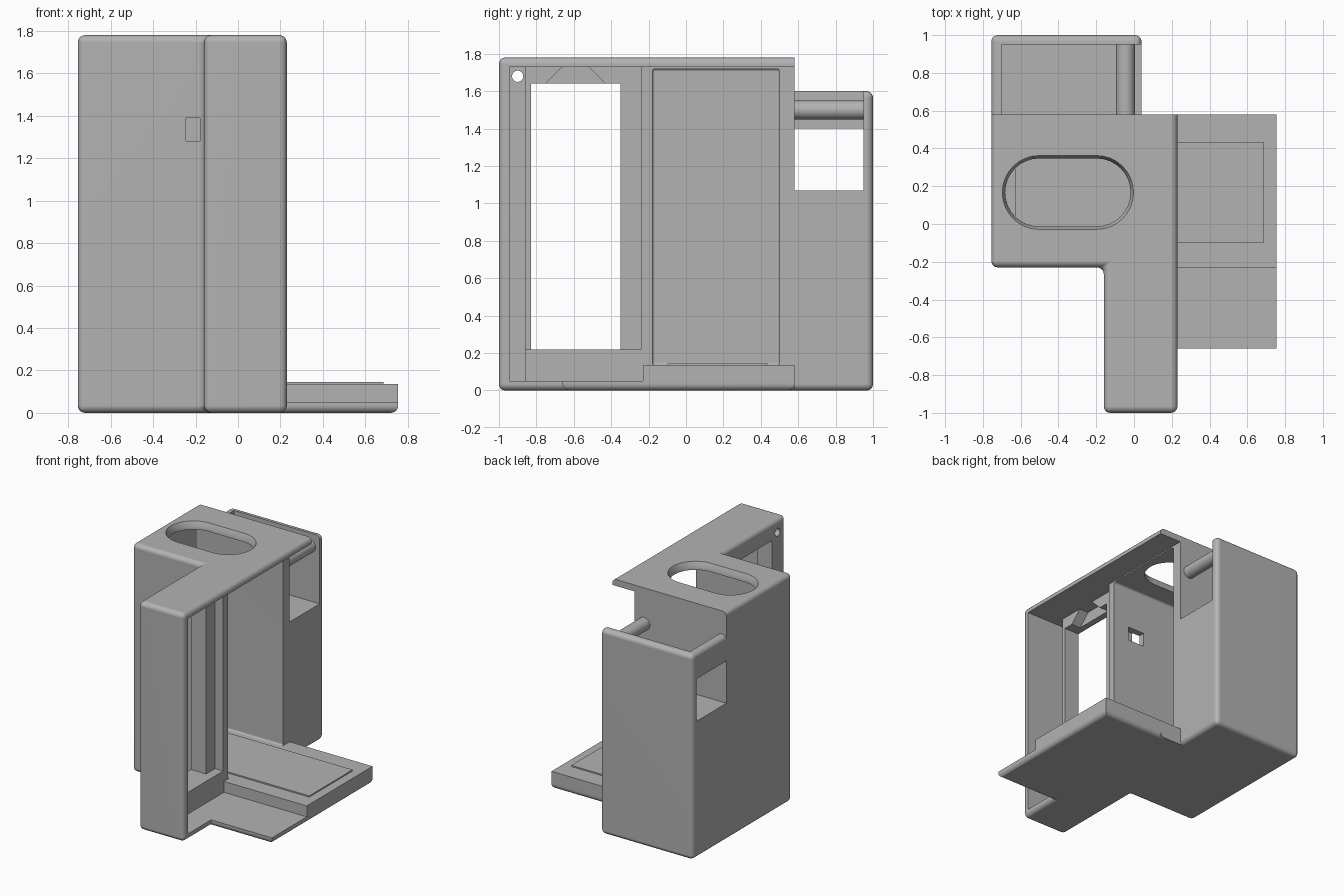
import bpy, bmesh, math
from mathutils import Matrix

if "Cube" in bpy.data.objects:
    bpy.data.objects.remove(bpy.data.objects["Cube"])

grey = bpy.data.materials.new("plain_grey")
grey.diffuse_color = (0.45, 0.45, 0.45, 1)
grey.use_nodes = True
grey.node_tree.nodes["Principled BSDF"].inputs["Base Color"].default_value = grey.diffuse_color


def finish(name, bm):
    bmesh.ops.recalc_face_normals(bm, faces=bm.faces)
    me = bpy.data.meshes.new(name)
    bm.to_mesh(me)
    bm.free()
    me.materials.append(grey)
    ob = bpy.data.objects.new(name, me)
    bpy.context.collection.objects.link(ob)
    return ob


def prism(name, outline, z0, z1, radius=0, keep=None):
    """Extrude an outline upward, rounding the edges chosen by keep(a, b)."""
    bm = bmesh.new()
    face = bm.faces.new([bm.verts.new((x, y, z0)) for x, y in outline])
    top = bmesh.ops.extrude_face_region(bm, geom=[face])["geom"]
    for v in top:
        if isinstance(v, bmesh.types.BMVert):
            v.co.z = z1
    bmesh.ops.recalc_face_normals(bm, faces=bm.faces)
    if radius:
        edges = [e for e in bm.edges if keep is None or keep(e.verts[0].co, e.verts[1].co)]
        bmesh.ops.bevel(bm, geom=edges, offset=radius, segments=5, profile=0.5,
                        affect='EDGES', clamp_overlap=True)
    return finish(name, bm)


def box(name, x0, x1, y0, y1, z0, z1, radius=0, keep=None):
    return prism(name, [(x0, y0), (x1, y0), (x1, y1), (x0, y1)], z0, z1, radius, keep)


def cylinder(name, r, length, centre, axis):
    bm = bmesh.new()
    rot = Matrix.Rotation(math.pi / 2, 4, axis)
    bmesh.ops.create_cone(bm, cap_ends=True, segments=32, radius1=r, radius2=r,
                          depth=length, matrix=Matrix.Translation(centre) @ rot)
    return finish(name, bm)


def cut(ob, cutters):
    for c in cutters:
        c.hide_render = True
        m = ob.modifiers.new("cut", 'BOOLEAN')
        m.operation, m.solver, m.object = 'DIFFERENCE', 'EXACT', c
        bpy.context.view_layer.objects.active = ob
        bpy.ops.object.modifier_apply(modifier=m.name)
        bpy.data.objects.remove(c)


def smooth(ob):
    bpy.ops.object.select_all(action='DESELECT')
    ob.select_set(True)
    bpy.context.view_layer.objects.active = ob
    bpy.ops.object.shade_smooth_by_angle(angle=math.radians(30))
    m = ob.modifiers.new("flat_normals", 'WEIGHTED_NORMAL')
    m.keep_sharp = True


def not_on_back(y):
    return lambda a, b: not (abs(a.y - y) < 1e-4 and abs(b.y - y) < 1e-4)


# Main shell: body block plus front arm, sharp at the back
shell = prism("main_shell", [(-.755, -.23), (-.16, -.23), (-.16, -1), (.23, -1),
                             (.23, .58), (-.755, .58)], 0, 1.78, .035, not_on_back(.58))

# Oval opening with a flared rim
bm = bmesh.new()
rings = []
for z, r in ((1.5, .18), (1.745, .18), (1.79, .2)):
    ring = []
    for i in range(34):
        side = 1 if i < 17 else -1
        a = -math.pi / 2 + math.pi * (i if i < 17 else i - 1) / 16
        ring.append(bm.verts.new((-.35 + side * .152 + r * math.cos(a), .167 + r * math.sin(a), z)))
    rings.append(ring)
for lo, hi in zip(rings, rings[1:]):
    for i in range(34):
        j = (i + 1) % 34
        bm.faces.new((lo[i], lo[j], hi[j], hi[i]))
bm.faces.new(rings[0])
bm.faces.new(rings[-1])
oval = finish("oval_cutter", bm)

cut(shell, [
    box("side_cutter", .04, .5, -.945, .8, .05, 1.73),
    box("arm_cutter", -.11, .5, -.945, -.24, .05, 1.73),
    box("cavity_cutter", -.70, .5, -.18, .5, .135, 1.72, .015),
    box("window_cutter", -.3, 0, -.83, -.35, .22, 1.64),
    box("square_hole_cutter", -.245, -.10, -.235, -.1, 1.28, 1.39),
    cylinder("round_hole_cutter", .03, .3, (-.15, -.9, 1.68), 'Y'),
    oval])
smooth(shell)

# Rear compartment with open top, open right side and left window
tank = box("rear_compartment", -.755, .04, .58, 1, 0, 1.6, .035, not_on_back(.58))
cut(tank, [box("tank_cutter", -.70, .3, .4, .95, 1.07, 1.9),
           box("tank_window_cutter", -.9, -.6, .4, .95, 1.07, 1.4)])
smooth(tank)
smooth(cylinder("spool_rod", .05, .38, (-.045, .765, 1.5), 'X'))

# Base shelf: thin slab with rounded underside, thicker step and raised pad
under = lambda a, b: a.z < .001 and b.z < .001 and max(a.x, b.x) > .5
smooth(box("base_slab", .04, .755, -.66, .58, 0, .05, .035, under))
box("base_step", .04, .755, -.23, .58, .05, .135)
box("base_pad", -.63, .685, -.1, .435, .13, .145)

# Frame pieces around the arm window
box("frame_bottom_block", -.115, .04, -.86, -.235, .045, .22)
box("frame_rear_post", -.115, -.03, -.35, -.235, .22, 1.64)
box("frame_front_post", -.115, -.03, -.86, -.83, .22, 1.64)


def top_clip(name, profile):
    """Extrude a y-z profile along x."""
    ob = prism(name, profile, -.115, -.03)
    ob.data.transform(Matrix(((0, 0, 1, 0), (1, 0, 0, 0), (0, 1, 0, 0), (0, 0, 0, 1))))


top_clip("frame_top_front", [(-.86, 1.64), (-.75, 1.64), (-.655, 1.735), (-.86, 1.735)])
top_clip("frame_top_rear", [(-.43, 1.64), (-.235, 1.64), (-.235, 1.735), (-.525, 1.735)])
